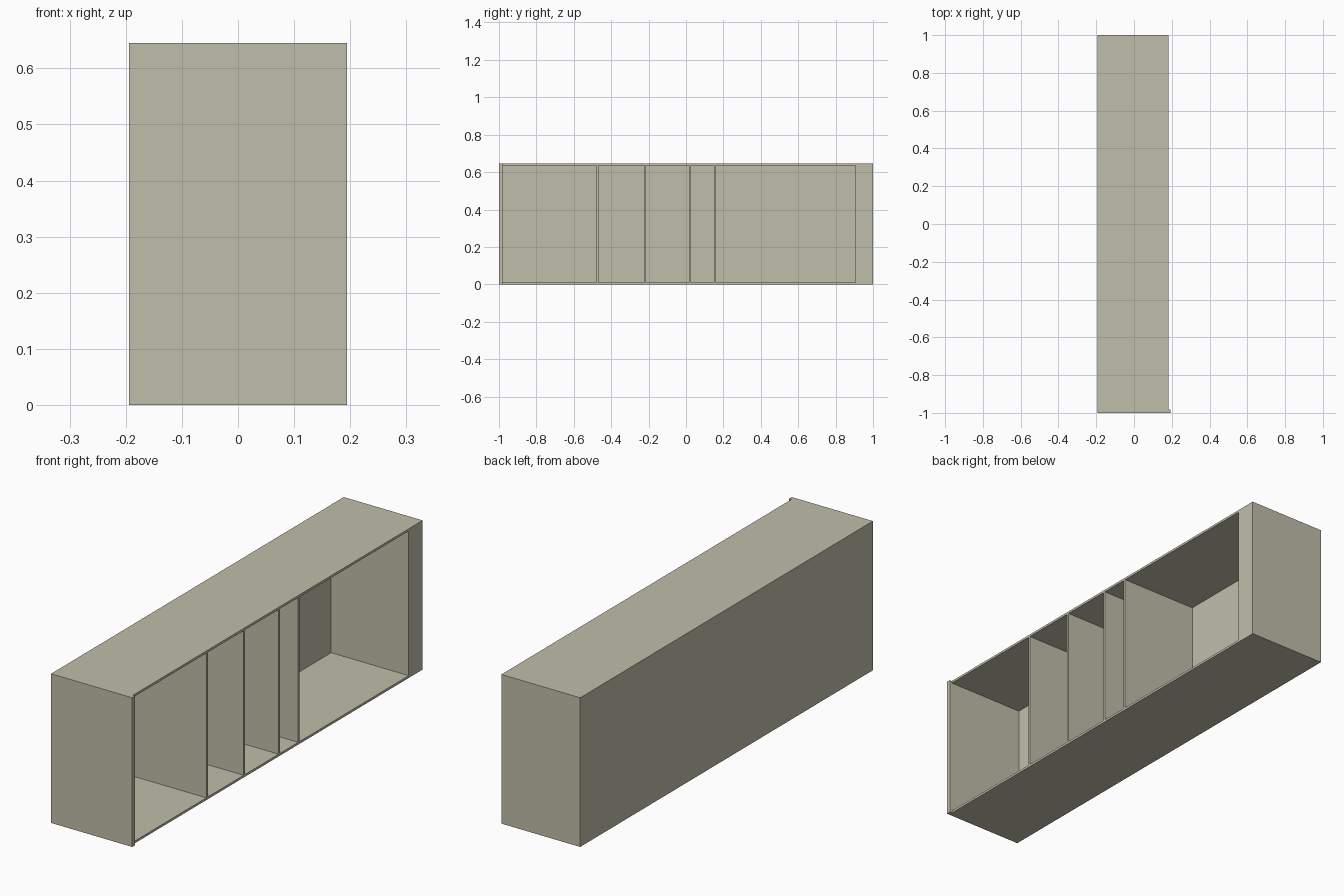
import bpy

cube = bpy.data.objects.get("Cube")
if cube:
    bpy.data.objects.remove(cube, do_unlink=True)

# Single painted finish
paint = bpy.data.materials.new("warm_grey_paint")
paint.use_nodes = True
colour = (0.53, 0.515, 0.405, 1)
paint.diffuse_color = colour
paint.node_tree.nodes["Principled BSDF"].inputs["Base Color"].default_value = colour


def board(name, x, y, z):
    """Add a box spanning the given (low, high) ranges."""
    spans = (x, y, z)
    bpy.ops.mesh.primitive_cube_add(size=1, location=[(a + b) / 2 for a, b in spans])
    obj = bpy.context.object
    obj.name = name
    obj.scale = [b - a for a, b in spans]
    bpy.ops.object.transform_apply(location=False, rotation=False, scale=True)
    obj.data.materials.append(paint)
    return obj


BACK, OPEN, LIP = -0.194, 0.183, 0.194   # x: back, open side, front panel edge
HEIGHT, T = 0.645, 0.01                  # overall height, board thickness
PANEL, END = -0.982, 0.905               # y limits of the open bays
INNER = BACK + 0.006
inside = (T, HEIGHT - T)

# Outer shell
board("front_panel", (BACK, LIP), (-1, PANEL), (0, HEIGHT))
board("bottom_board", (BACK, OPEN), (PANEL, 1), (0, T))
board("top_board", (BACK, OPEN), (PANEL, 1), (HEIGHT - T, HEIGHT))
board("back_board", (BACK, INNER), (PANEL, END), inside)
board("end_block", (BACK, OPEN), (END, 1), inside)

# Upright dividers between the bays
for i, y in enumerate((-0.473, -0.218, 0.021, 0.155), 1):
    board(f"divider_{i}", (INNER, OPEN), (y - T / 2, y + T / 2), inside)
